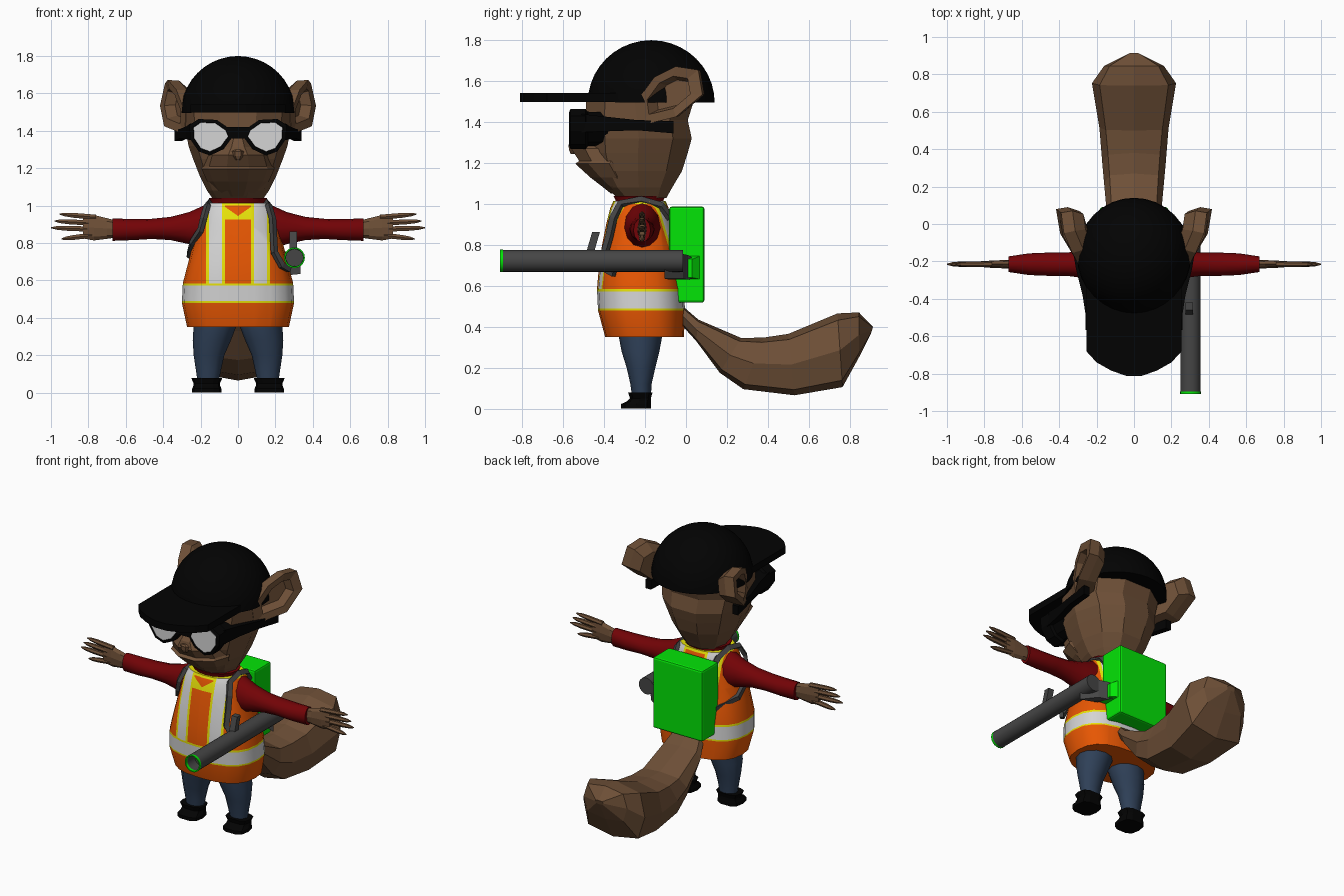
import bpy, bmesh, math
from mathutils import Vector as V

if "Cube" in bpy.data.objects:
    bpy.data.objects.remove(bpy.data.objects["Cube"])

def material(name, c):
    m = bpy.data.materials.new(name)
    m.diffuse_color = (*c, 1)
    m.use_nodes = True
    m.node_tree.nodes["Principled BSDF"].inputs["Base Color"].default_value = m.diffuse_color
    return m

BROWN = material("brown fur", (0.155, 0.079, 0.038))
BLACK = material("black", (0.0008, 0.0008, 0.0008))
ORANGE = material("orange", (0.92, 0.108, 0.001))
WHITE = material("reflective white", (0.66, 0.66, 0.66))
YELLOW = material("yellow", (0.88, 0.84, 0.003))
RED = material("dark red", (0.17, 0.001, 0.002))
BLUE = material("denim blue", (0.028, 0.051, 0.096))
GREY = material("dark grey", (0.06, 0.06, 0.06))
GREEN = material("green", (0.001, 0.78, 0.002))

def ring(c, a, b, n=12, p=2.0):
    """Superellipse ring around c with half axes a and b (n=4 gives a rectangle)."""
    k, off = (math.sqrt(2), math.pi / 4) if n == 4 else (1, 0)
    f = lambda t: math.copysign(abs(t) ** (2 / p), t) * k
    return [V(c) + V(a) * f(math.cos(off + math.tau * i / n))
            + V(b) * f(math.sin(off + math.tau * i / n)) for i in range(n)]

def ring_z(z, rx, y0, y1, n=12, p=2.0, cx=0):
    return ring((cx, (y0 + y1) / 2, z), (rx, 0, 0), (0, (y1 - y0) / 2, 0), n, p)

def loft(name, rings, mat, caps=True, smooth=None):
    bm = bmesh.new()
    rows = [[bm.verts.new(p) for p in r] for r in rings]
    n = len(rows[0])
    for r, q in zip(rows, rows[1:]):
        for i in range(n):
            bm.faces.new((r[i], r[(i + 1) % n], q[(i + 1) % n], q[i]))
    if caps:
        bm.faces.new(rows[0])
        bm.faces.new(rows[-1])
    bmesh.ops.recalc_face_normals(bm, faces=bm.faces)
    me = bpy.data.meshes.new(name)
    bm.to_mesh(me)
    bm.free()
    ob = bpy.data.objects.new(name, me)
    bpy.context.collection.objects.link(ob)
    me.materials.append(mat)
    if smooth:
        smooth_by_angle(ob, smooth)
    return ob

def smooth_by_angle(ob, deg):
    bpy.ops.object.select_all(action='DESELECT')
    ob.select_set(True)
    bpy.context.view_layer.objects.active = ob
    bpy.ops.object.shade_smooth_by_angle(angle=math.radians(deg))

# head, muzzle and nose
loft("head", [ring_z(z, rx, a, b, 10, 2.2) for z, rx, a, b in [
    (1.03, .13, -.34, -.09), (1.08, .165, -.40, -.06), (1.16, .205, -.46, -.01), (1.25, .24, -.49, .02),
    (1.32, .265, -.50, .04), (1.41, .28, -.50, .02), (1.50, .285, -.50, .05), (1.60, .24, -.40, .03)]], BROWN)
loft("muzzle", [ring_z(z, rx, y, -.20, 10) for z, rx, y in [
    (1.05, .09, -.37), (1.085, .13, -.415), (1.13, .165, -.475), (1.197, .195, -.55), (1.21, .19, -.53),
    (1.27, .17, -.57), (1.315, .11, -.56), (1.38, .06, -.51)]], BROWN)
loft("nose", [ring_z(z, r, -.56 - r * .5, -.53, 6) for z, r in
              [(1.245, .012), (1.265, .03), (1.29, .035), (1.30, .015)]], BROWN)

# cap dome and brim
loft("cap_dome", [ring((0, -.17, 1.495 + .305 * math.sin(t)), (.305 * math.cos(t), 0, 0),
                       (0, .31 * math.cos(t), 0), 32)
                  for t in [math.pi / 2 * i / 10.05 for i in range(11)]], BLACK, smooth=40)
half = [(.255, -.2), (.255, -.68), (.20, -.74), (.12, -.785), (.04, -.812)]
brim = half + [(-x, y) for x, y in reversed(half)]
loft("cap_brim", [[V((x, y, z)) for x, y in brim] for z in (1.497, 1.542)], BLACK)

# sunglasses bridge
loft("glasses_bridge", [ring((x, -.525, 1.39), (0, .045, 0), (0, 0, .03), 4) for x in (-.07, .07)], BLACK)
lens = [(.05, 1.37), (.065, 1.405), (.12, 1.443), (.20, 1.447), (.24, 1.42),
        (.237, 1.36), (.20, 1.305), (.15, 1.287), (.09, 1.315)]
ear = [(.285, -.235, 1.38), (.28, -.25, 1.49), (.33, -.155, 1.62), (.375, -.05, 1.672),
       (.39, .06, 1.655), (.417, .08, 1.535), (.395, -.05, 1.425)]

def scaled(pts, k, d=(0, 0, 0)):
    pts = [V(p) for p in pts]
    c = sum(pts, V()) / len(pts)
    return [c + (p - c) * k + V(d) for p in pts]

def strap(name, pts):
    """Flat ribbon that lies on the body along a path."""
    pts, rings = [V(p) for p in pts], []
    for i, p in enumerate(pts):
        t = (pts[min(i + 1, len(pts) - 1)] - pts[max(i - 1, 0)]).normalized()
        out = V((p.x, p.y + .22, (p.z - .75) * .5))
        w = t.cross(out).normalized()
        rings.append(ring(p, w * .016, w.cross(t) * .012, 4))
    loft(name, rings, GREY)

# paired parts
for s, side in ((1, "right"), (-1, "left")):
    flip = lambda r: [V((p.x * s, p.y, p.z)) for p in r]
    # glasses
    at = lambda y, k: flip(scaled([(x, y, z) for x, z in lens], k))
    loft(side + "_glasses_frame", [at(-.563, .95), at(-.572, 1.0), at(-.565, 1.22), at(-.49, 1.22),
                                   at(-.48, 1.05), at(-.38, 1.0)], BLACK)
    loft(side + "_lens", [at(-.566, .97), at(-.571, .97)], WHITE)
    loft(side + "_temple", [flip(ring(c, (.02, 0, 0), (0, 0, h), 4)) for c, h in [
        ((.235, -.51, 1.395), .045), ((.255, -.38, 1.39), .035), ((.29, -.24, 1.385), .025),
        ((.32, -.06, 1.375), .03)]], BLACK)
    # ear as a thick cup
    loft(side + "_ear", [flip(scaled(ear, .75, (-.11, .03, -.02))), flip(scaled(ear, .97, (-.06, .015, 0))),
                         flip(scaled(ear, 1)), flip(scaled(ear, .64)),
                         flip(scaled(ear, .5, (-.05, .025, 0)))], BROWN)
    # sleeve
    loft(side + "_sleeve", [flip(ring((x, -.215, z), (0, ry, 0), (0, 0, rz), 12)) for x, z, ry, rz in [
        (.12, .885, .09, .13), (.185, .885, .09, .115), (.26, .88, .075, .086), (.36, .878, .062, .062),
        (.46, .876, .062, .054), (.56, .872, .058, .056), (.67, .872, .042, .06)]], RED, smooth=40)
    # hand with four fingers
    loft(side + "_palm", [flip(ring((x, -.215, z), (0, ry, 0), (0, 0, rz), 8)) for x, z, ry, rz in [
        (.65, .875, .024, .045), (.70, .878, .022, .055), (.77, .882, .019, .068), (.83, .885, .014, .06)]], BROWN)
    for i, (x0, z0, x1, z1) in enumerate([(.76, .938, .955, .955), (.80, .908, .98, .918),
                                          (.80, .875, 1.0, .882), (.78, .842, .945, .822)]):
        loft(f"{side}_finger_{i + 1}", [
            flip(ring((x0 + (x1 - x0) * t, -.215, z0 + (z1 - z0) * t), (0, r, 0), (0, 0, r), 6))
            for t, r in ((0, .016), (.6, .015), (.85, .011), (1, .003))], BROWN)
    # leg and shoe
    loft(side + "_leg", [flip(ring_z(z, rx, a, b, 12, 2, cx)) for z, cx, rx, a, b in [
        (.05, .16, .055, -.262, -.172), (.12, .158, .067, -.272, -.168), (.20, .155, .082, -.29, -.15),
        (.28, .14, .102, -.315, -.13), (.36, .122, .115, -.33, -.115), (.45, .12, .12, -.34, -.10)]],
        BLUE, smooth=40)
    loft(side + "_shoe", [flip(ring_z(z, rx, a, b, 10, 3, .167)) for z, rx, a, b in [
        (0, .078, -.32, -.168), (.022, .078, -.32, -.168), (.036, .072, -.29, -.17),
        (.05, .07, -.275, -.17), (.078, .083, -.285, -.162)]], BLACK)

# shirt collar
loft("shirt_collar", [ring_z(z, r, a, b, 16) for z, r, a, b in [
    (.98, .15, -.34, -.10), (1.02, .145, -.345, -.11), (1.04, .155, -.355, -.10)]], RED, smooth=40)

# safety vest: body, then stripes as cut faces
vest = loft("safety_vest", [ring_z(z, rx, a, b, 20, 2.5) for z, rx, a, b in [
    (.35, .272, -.395, -.01), (.48, .30, -.43, -.005), (.585, .295, -.435, -.01), (.70, .265, -.425, -.03),
    (.80, .24, -.41, -.05), (.90, .212, -.39, -.07), (.98, .19, -.37, -.085), (1.015, .168, -.355, -.10)]], ORANGE)
for m in (WHITE, YELLOW):
    vest.data.materials.append(m)
bm = bmesh.new()
bm.from_mesh(vest.data)
cuts = [((x * s, 0, 0), (1, 0, 0)) for x in (.07, .085, .155, .17) for s in (1, -1)] + [((0, 0, 0), (1, 0, 0))]
cuts += [((0, 0, z), (0, 0, 1)) for z in (.49, .572, .925, 1.0)]
cuts += [((0, 0, .945), (s * -.7, 0, 1)) for s in (1, -1)]
for co, no in cuts:
    bmesh.ops.bisect_plane(bm, geom=bm.verts[:] + bm.edges[:] + bm.faces[:], plane_co=co, plane_no=no)
for f in bm.faces:
    c = f.calc_center_median()
    x, z = abs(c.x), c.z
    if z < .48:
        k = 0
    elif z < .585:
        k = 1 if .49 < z < .572 else 2
    elif x < .07:
        k = 2 if z > 1.0 or (c.y < -.22 and .925 < z < .945 + .7 * x) else 0
    elif x < .17 and abs(c.y + .22) > .07:
        k = 1 if .085 < x < .155 else 2
    else:
        k = 2 if z > 1.0 else 0
    f.material_index = k
bm.to_mesh(vest.data)
bm.free()
smooth_by_angle(vest, 35)

# tail: top point, bottom point (y, z) and half width of each section
rings = []
for (y0, z0), (y1, z1), w in [
        ((-.05, .53), (-.05, .44), .10), ((.06, .435), (.05, .33), .145), ((.27, .345), (.165, .175), .16),
        ((.38, .347), (.28, .095), .17), ((.50, .365), (.53, .065), .185), ((.74, .465), (.765, .105), .225),
        ((.845, .47), (.845, .25), .16), ((.914, .40), (.905, .37), .03)]:
    rings.append(ring((0, (y0 + y1) / 2, (z0 + z1) / 2), (w, 0, 0), (0, (y0 - y1) / 2, (z0 - z1) / 2), 8, 3.4))
loft("tail", rings, BROWN)

# backpack with bevelled edges
pack = loft("backpack", [ring((0, y, .7525), (.182, 0, 0), (0, 0, .2345), 4) for y in (-.082, .09)], GREEN)
bev = pack.modifiers.new("bevel", 'BEVEL')
bev.width, bev.segments = .012, 2

# shoulder straps
over = [(.14, -.075, .93), (.15, -.12, .99), (.155, -.22, 1.018), (.165, -.32, 1.0), (.185, -.355, .93)]
strap("left_strap", [(-x, y, z) for x, y, z in over] +
      [(-.20, -.345, .87), (-.245, -.28, .80), (-.262, -.17, .74), (-.17, -.06, .68)])
strap("right_strap", over + [(.19, -.375, .84), (.195, -.40, .75), (.235, -.39, .68), (.275, -.35, .66)])

# blower tube, green rim, handle and elbow to the pack
circ = lambda y, r: ring((.302, y, .722), (r, 0, 0), (0, 0, r), 20)
loft("blower_tube", [circ(-.015, .054), circ(-.90, .054), circ(-.90, .047), circ(-.82, .046)], GREY, smooth=40)
loft("tube_rim", [circ(-.895, .0555), circ(-.91, .0555), circ(-.91, .048), circ(-.895, .0465)], GREEN,
     caps=False, smooth=40)
loft("tube_handle", [ring((.295, y, z), (.02, 0, 0), (0, .019, 0), 4)
                     for y, z in ((-.47, .74), (-.465, .775), (-.44, .862))], GREY)
loft("tube_elbow", [ring(c, a, (0, 0, r), 4) for c, a, r in [
    ((.30, -.06, .695), (.035, -.045, 0), .06), ((.25, -.035, .69), (.035, -.045, 0), .06),
    ((.21, -.015, .685), (.02, -.05, 0), .05)]], GREY)
loft("pack_outlet", [ring(c, (0, r, 0), (0, 0, r), 4) for c, r in [
    ((.17, .02, .69), .06), ((.215, -.015, .685), .045)]], GREEN)
